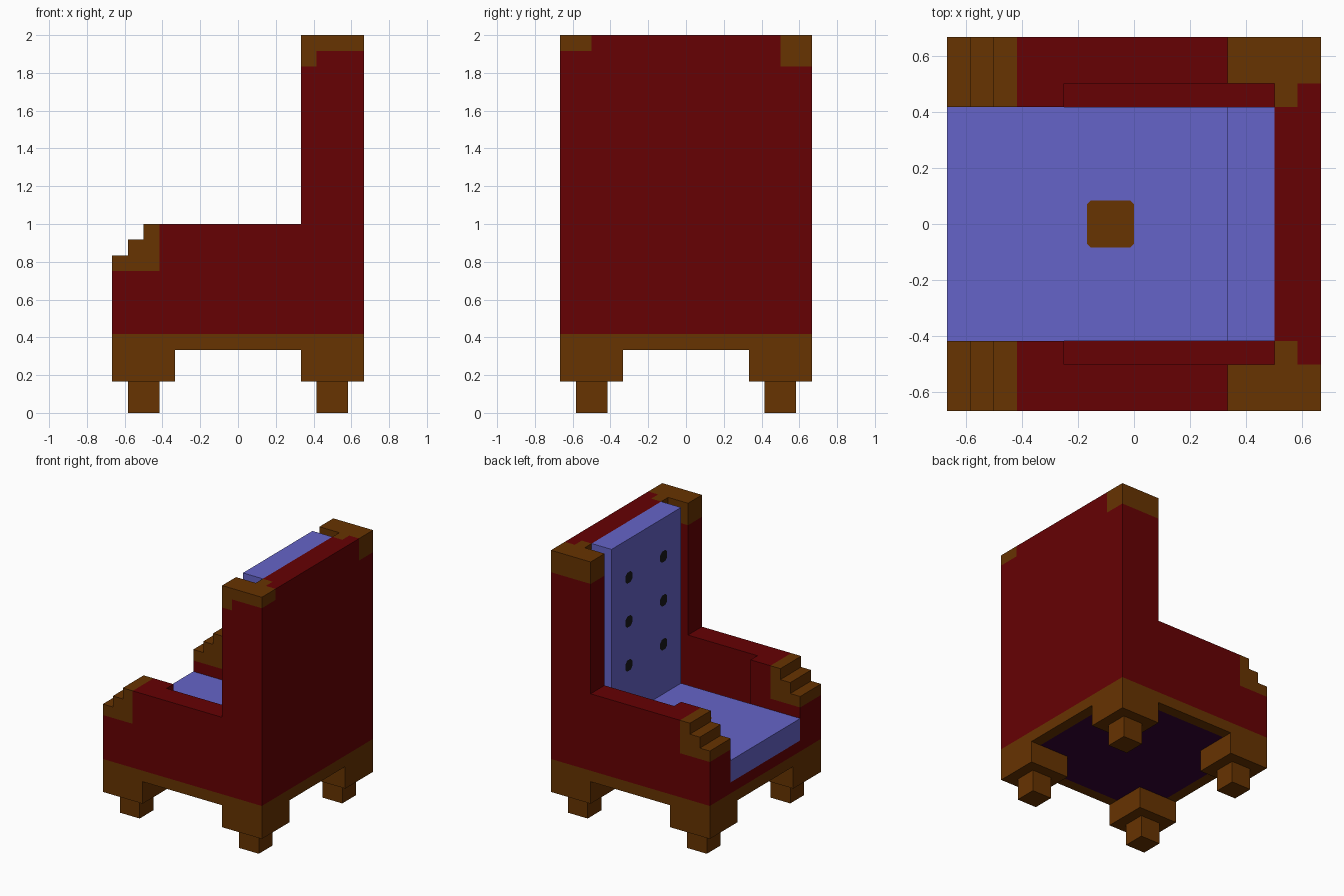
import bpy, bmesh
from mathutils import Vector, Matrix

if "Cube" in bpy.data.objects:
    bpy.data.objects.remove(bpy.data.objects["Cube"])

U = 1 / 12  # one block; all sizes below are in blocks
X, Y, Z = Vector((1, 0, 0)), Vector((0, 1, 0)), Vector((0, 0, 1))


def material(name, r, g, b):
    lin = [(c / 255 / 12.92) if c < 11 else ((c / 255 + 0.055) / 1.055) ** 2.4 for c in (r, g, b)]
    m = bpy.data.materials.new(name)
    m.use_nodes = True
    m.diffuse_color = (*lin, 1)
    bsdf = m.node_tree.nodes["Principled BSDF"]
    bsdf.inputs["Base Color"].default_value = (*lin, 1)
    bsdf.inputs["Roughness"].default_value = 0.9
    return m


RED = material("red_fabric", 102, 1, 3)
BROWN = material("brown_wood", 103, 51, 1)
BLUE = material("blue_cushion", 101, 100, 200)
BLACK = material("black_button", 24, 24, 26)
PURPLE = material("dark_purple_lining", 52, 2, 53)


def finish(name, bm, mat):
    bmesh.ops.recalc_face_normals(bm, faces=bm.faces)
    bmesh.ops.scale(bm, vec=(U, U, U), verts=bm.verts)
    me = bpy.data.meshes.new(name)
    bm.to_mesh(me)
    bm.free()
    me.materials.append(mat)
    ob = bpy.data.objects.new(name, me)
    bpy.context.collection.objects.link(ob)
    return ob


def box(name, x, y, z, mat):
    """Box given by its (low, high) range on each axis."""
    bm = bmesh.new()
    mid = Vector([(a + b) / 2 for a, b in (x, y, z)])
    size = Vector([abs(b - a) for a, b in (x, y, z)])
    bmesh.ops.create_cube(bm, size=1, matrix=Matrix.Translation(mid) @ Matrix.Diagonal((*size, 1)))
    return finish(name, bm, mat)


def prism(name, points, start, depth, mat):
    """Outline of 3D points from start, extruded along depth."""
    bm = bmesh.new()
    face = bm.faces.new([bm.verts.new(Vector(p) + Vector(start)) for p in points])
    out = bmesh.ops.extrude_face_region(bm, geom=[face])
    bmesh.ops.translate(bm, vec=depth, verts=[v for v in out["geom"] if isinstance(v, bmesh.types.BMVert)])
    return finish(name, bm, mat)


def inset_patches(ob, centres, u, v, half, clip, mat):
    """Cut square patches with clipped corners into a flat face and colour them."""
    ob.data.materials.append(mat)
    bm = bmesh.new()
    bm.from_mesh(ob.data)

    def face_at(p):
        return next(f for f in bm.faces if abs((p - f.verts[0].co).dot(f.normal)) < 1e-4
                    and bmesh.geometry.intersect_face_point(f, p))

    cuts = [(d, half) for d in (u, -u, v, -v)]
    if clip:
        cuts += [((a + b).normalized(), (2 * half - clip) / 2 ** 0.5) for a in (u, -u) for b in (v, -v)]
    for c in centres:
        p = Vector(c) * U
        for normal, dist in cuts:
            f = face_at(p)
            bmesh.ops.bisect_plane(bm, geom=[f, *f.edges, *f.verts], dist=1e-5,
                                   plane_co=p + normal * dist * U, plane_no=normal)
            bm.normal_update()
        face_at(p).material_index = 1
    bm.to_mesh(ob.data)
    bm.free()


# Feet and corner blocks
for sx, nx in ((-1, "front"), (1, "back")):
    for sy, ny in ((-1, "left"), (1, "right")):
        box(f"{nx}_{ny}_foot", (sx * 5, sx * 7), (sy * 5, sy * 7), (0, 2), BROWN)
        box(f"{nx}_{ny}_corner_block", (sx * 4, sx * 8), (sy * 4, sy * 8), (2, 4), BROWN)

# Wooden base with a lined underside, and the seat platform on it
base = box("base", (-8, 8), (-8, 8), (4, 5), BROWN)
inset_patches(base, [(0, 0, 4)], X, Y, 7, 0, PURPLE)
box("seat_platform", (-8, 8), (-8, 8), (5, 6), RED)

# Seat cushion with a wooden patch, back cushion with six buttons
seat = box("seat_cushion", (-8, 6), (-5, 5), (6, 8), BLUE)
inset_patches(seat, [(-1, 0, 8)], X, Y, 1, 0.15, BROWN)
back = box("back_cushion", (4, 6), (-5, 5), (8, 24), BLUE)
inset_patches(back, [(4, y, z) for y in (-2.5, 2.5) for z in (12.5, 16.5, 20.5)], Y, Z, 0.5, 0.25, BLACK)

# Arms, with a slot between arm and cushions
for s, n in ((-1, "left"), (1, "right")):
    def plan(front):
        return [(front, s * 5, 0), (-3, s * 5, 0), (-3, s * 6, 0),
                (4, s * 6, 0), (4, s * 8, 0), (front, s * 8, 0)]
    prism(f"{n}_arm_lower", plan(-8), (0, 0, 6), (0, 0, 3), RED)
    prism(f"{n}_arm_upper", plan(-5), (0, 0, 9), (0, 0, 3), RED)
    steps = [(-8, 9), (-5, 9), (-5, 12), (-6, 12), (-6, 11), (-7, 11), (-7, 10), (-8, 10)]
    prism(f"{n}_arm_steps", [(x, 0, z) for x, z in steps], (0, s * 5, 0), (0, s * 3, 0), BROWN)

    # Wings beside the back cushion and edge of the back panel
    box(f"{n}_wing", (4, 8), (s * 6, s * 8), (6, 22), RED)
    box(f"{n}_back_edge", (6, 8), (s * 5, s * 6), (6, 23), RED)
    box(f"{n}_back_edge_top", (7, 8), (s * 5, s * 6), (23, 24), RED)
    box(f"{n}_cap_hook", (6, 7), (s * 5, s * 6), (23, 24), BROWN)

box("back_panel", (6, 8), (-5, 5), (6, 24), RED)

# Wooden caps on the wings
box("right_wing_cap", (4, 8), (6, 8), (22, 24), BROWN)
box("left_wing_cap", (4, 8), (-8, -6), (23, 24), BROWN)
box("left_wing_cap_front", (4, 5), (-8, -6), (22, 23), BROWN)
box("left_wing_top", (5, 8), (-8, -6), (22, 23), RED)
